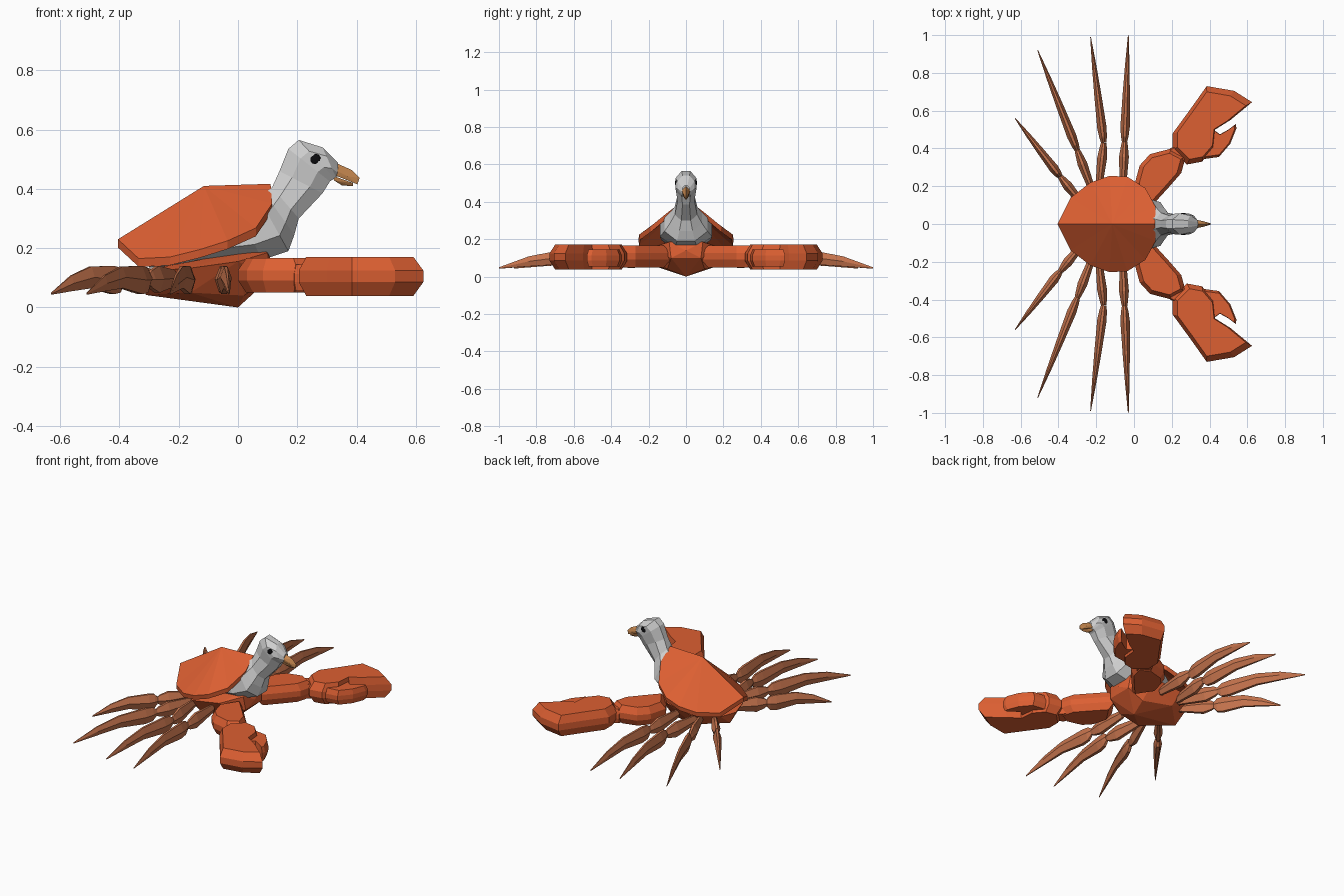
import bpy, bmesh, math
from mathutils import Vector

cube = bpy.data.objects.get("Cube")
if cube:
    bpy.data.objects.remove(cube, do_unlink=True)


def material(name, rgb):
    m = bpy.data.materials.new(name)
    m.use_nodes = True
    m.diffuse_color = (*rgb, 1)
    m.node_tree.nodes["Principled BSDF"].inputs["Base Color"].default_value = (*rgb, 1)
    return m


ORANGE = material("orange_shell", (0.72, 0.115, 0.032))
LEG = material("dusty_orange", (0.57, 0.175, 0.075))
GREY = material("pale_grey_feathers", (0.62, 0.62, 0.62))
BEAK = material("tan_beak", (0.58, 0.25, 0.08))
BLACK = material("black_eye", (0.004, 0.004, 0.005))


def finish(name, bm, mat, mirror=False):
    bmesh.ops.recalc_face_normals(bm, faces=bm.faces)
    mesh = bpy.data.meshes.new(name)
    bm.to_mesh(mesh)
    bm.free()
    mesh.materials.append(mat)
    ob = bpy.data.objects.new(name, mesh)
    bpy.context.collection.objects.link(ob)
    if mirror:
        mod = ob.modifiers.new("mirror", "MIRROR")
        mod.use_axis = (False, True, False)
        mod.use_mirror_merge = False
    return ob


def skin(bm, rings):
    """Join equal rings of points into a closed, capped tube."""
    loops = [[bm.verts.new(p) for p in ring] for ring in rings]
    n = len(loops[0])
    for a, b in zip(loops, loops[1:]):
        for i in range(n):
            j = (i + 1) % n
            bm.faces.new((a[i], a[j], b[j], b[i]))
    bm.faces.new(loops[0])
    bm.faces.new(loops[-1])


def hull(name, half_points, mat):
    """Convex solid from points on one side of the y = 0 plane."""
    bm = bmesh.new()
    for x, y, z in half_points:
        for s in ((1, -1) if y else (1,)):
            bm.verts.new((x, s * y, z))
    bmesh.ops.convex_hull(bm, input=bm.verts)
    loose = [v for v in bm.verts if not v.link_faces]
    bmesh.ops.delete(bm, geom=loose, context="VERTS")
    return finish(name, bm, mat)


def slab(name, outline, z_mid, half, inset, mat):
    """Chunky plate with a ridge round its middle and narrowed top and bottom."""
    c = sum((Vector(p) for p in outline), Vector((0, 0))) / len(outline)
    rings = []
    for dz, k in ((-half, inset), (-half * 0.3, 1), (half * 0.3, 1), (half, inset)):
        rings.append([(*(c + (Vector(p) - c) * k), z_mid + dz) for p in outline])
    bm = bmesh.new()
    skin(bm, rings)
    return finish(name, bm, mat, mirror=True)


# Roof-shaped back shell: fan from the ridge to the rim, with a thin edge
ridge = (-0.115, 0, 0.41)
rim = [(-0.405, 0, 0.23), (-0.335, 0.14, 0.165), (-0.23, 0.22, 0.17), (-0.13, 0.255, 0.195),
       (-0.035, 0.25, 0.225), (0.06, 0.19, 0.268), (0.115, 0.09, 0.35), (0.11, 0, 0.417)]
rim += [(x, -y, z) for x, y, z in rim[-2:0:-1]]
bm = bmesh.new()
upper = [bm.verts.new(p) for p in rim]
lower = [bm.verts.new((x, y * 0.98, z - 0.028)) for x, y, z in rim]
peak = bm.verts.new(ridge)
hollow = bm.verts.new((ridge[0], 0, ridge[2] - 0.028))
for i in range(len(rim)):
    j = (i + 1) % len(rim)
    bm.faces.new((peak, upper[i], upper[j]))
    bm.faces.new((hollow, lower[j], lower[i]))
    bm.faces.new((upper[i], lower[i], lower[j], upper[j]))
finish("back_shell", bm, ORANGE)

# Keeled lower body
hull("lower_body", [(0.12, 0, 0.14), (0.1, 0.09, 0.185), (0.07, 0.06, 0.198), (0.11, 0.08, 0.1),
                    (0.0, 0.19, 0.155), (-0.18, 0.2, 0.13), (-0.32, 0.11, 0.125),
                    (-0.35, 0, 0.12), (0.0, 0, 0.0), (0.02, 0.1, 0.04),
                    (-0.16, 0.15, 0.05), (-0.31, 0, 0.042)], ORANGE)

# Bird body, neck and head: (back x, back z, front x, front z, half width)
sections = [(-0.3, 0.17, -0.3, 0.135, 0.06), (-0.12, 0.31, -0.1, 0.145, 0.13),
            (0.0, 0.34, 0.08, 0.16, 0.14), (0.07, 0.37, 0.17, 0.19, 0.115),
            (0.09, 0.385, 0.19, 0.245, 0.085), (0.115, 0.405, 0.205, 0.3, 0.06),
            (0.14, 0.46, 0.285, 0.385, 0.045), (0.17, 0.535, 0.31, 0.425, 0.054),
            (0.205, 0.565, 0.325, 0.435, 0.056), (0.285, 0.54, 0.33, 0.44, 0.045),
            (0.338, 0.487, 0.335, 0.442, 0.02)]
rings = []
for bx, bz, fx, fz, w in sections:
    ring = []
    for i in range(8):
        # Flattened spine and breast, aligned with the section's own axis
        a = math.tau * (i + 0.5) / 8
        t = 0.5 - 0.5 * math.cos(a) / math.cos(math.pi / 8)
        ring.append((bx + (fx - bx) * t, w * math.sin(a) / math.cos(math.pi / 8), bz + (fz - bz) * t))
    rings.append(ring)
bm = bmesh.new()
skin(bm, rings)
finish("bird_neck_and_head", bm, GREY)

# Hooked upper beak and shorter lower beak
hull("upper_beak", [(0.325, 0, 0.49), (0.325, 0.023, 0.465), (0.325, 0.02, 0.447), (0.37, 0.014, 0.442),
                    (0.385, 0, 0.463), (0.41, 0, 0.437), (0.403, 0.004, 0.415)], BEAK)
hull("lower_beak", [(0.315, 0.018, 0.446), (0.325, 0.014, 0.428), (0.35, 0, 0.412),
                    (0.388, 0.007, 0.42), (0.388, 0, 0.409)], BEAK)

# Eyes
bm = bmesh.new()
bmesh.ops.create_uvsphere(bm, u_segments=10, v_segments=6, radius=0.02)
eyes = finish("eyes", bm, BLACK)
bm = bmesh.new()
bm.from_mesh(eyes.data)
for v in bm.verts:
    v.co = Vector((v.co.x + 0.26, v.co.z * 0.45 + 0.05, v.co.y + 0.5))
bmesh.ops.recalc_face_normals(bm, faces=bm.faces)
bm.to_mesh(eyes.data)
bm.free()
eyes.modifiers.new("mirror", "MIRROR").use_axis = (False, True, False)

# Claw arms, pincers and thumbs
slab("claw_arms", [(0.08, 0.08), (0.0, 0.2), (0.03, 0.31), (0.085, 0.37), (0.2, 0.4),
                   (0.275, 0.36), (0.25, 0.27), (0.18, 0.19)], 0.108, 0.058, 0.8, ORANGE)
slab("claw_wrists", [(0.17, 0.33), (0.19, 0.4), (0.25, 0.43), (0.3, 0.37), (0.24, 0.3)],
     0.1, 0.045, 0.85, ORANGE)
slab("claw_pincers", [(0.205, 0.39), (0.205, 0.48), (0.3, 0.61), (0.385, 0.73), (0.53, 0.705),
                      (0.625, 0.645), (0.51, 0.55), (0.43, 0.5), (0.42, 0.4), (0.36, 0.33),
                      (0.28, 0.315)], 0.105, 0.066, 0.86, ORANGE)
slab("claw_thumbs", [(0.34, 0.34), (0.34, 0.46), (0.42, 0.5), (0.455, 0.475), (0.5, 0.5),
                     (0.54, 0.53), (0.542, 0.505), (0.51, 0.425), (0.45, 0.355)],
     0.1, 0.045, 0.88, ORANGE)

# Legs: a short thigh, pinched knee and long curved spike
# Each profile row: share of its stretch, half width, top z, bottom z
THIGH = [(0, 0.016, 0.125, 0.075), (0.7, 0.026, 0.14, 0.05), (0.93, 0.018, 0.125, 0.065),
         (1, 0.014, 0.115, 0.075)]
SPIKE = [(0, 0.014, 0.115, 0.075), (0.05, 0.02, 0.135, 0.05), (0.14, 0.025, 0.14, 0.045),
         (0.45, 0.019, 0.138, 0.065), (0.72, 0.012, 0.108, 0.055), (1, 0.002, 0.05, 0.043)]
LEGS = {"first": ((-0.06, 0.17), (-0.05, 0.435), (-0.03, 1.0)),
        "second": ((-0.19, 0.16), (-0.16, 0.43), (-0.23, 0.99)),
        "third": ((-0.21, 0.15), (-0.3, 0.39), (-0.51, 0.92)),
        "fourth": ((-0.26, 0.09), (-0.39, 0.25), (-0.63, 0.56))}
for name, (hip, knee, tip) in LEGS.items():
    bm = bmesh.new()
    for start, end, profile in ((hip, knee, THIGH), (knee, tip, SPIKE)):
        a, b = Vector(start), Vector(end)
        side = (b - a).normalized().orthogonal()
        rings = []
        for t, w, top, low in profile:
            c, mid = a.lerp(b, t), (top + low) / 2
            l, r = c + side * w, c - side * w
            rings.append([(*(c + side * w * 0.3), top), (*l, mid), (*(c + side * w * 0.4), low),
                          (*(c - side * w * 0.4), low), (*r, mid), (*(c - side * w * 0.3), top)])
        skin(bm, rings)
    finish(name + "_legs", bm, LEG, mirror=True)
